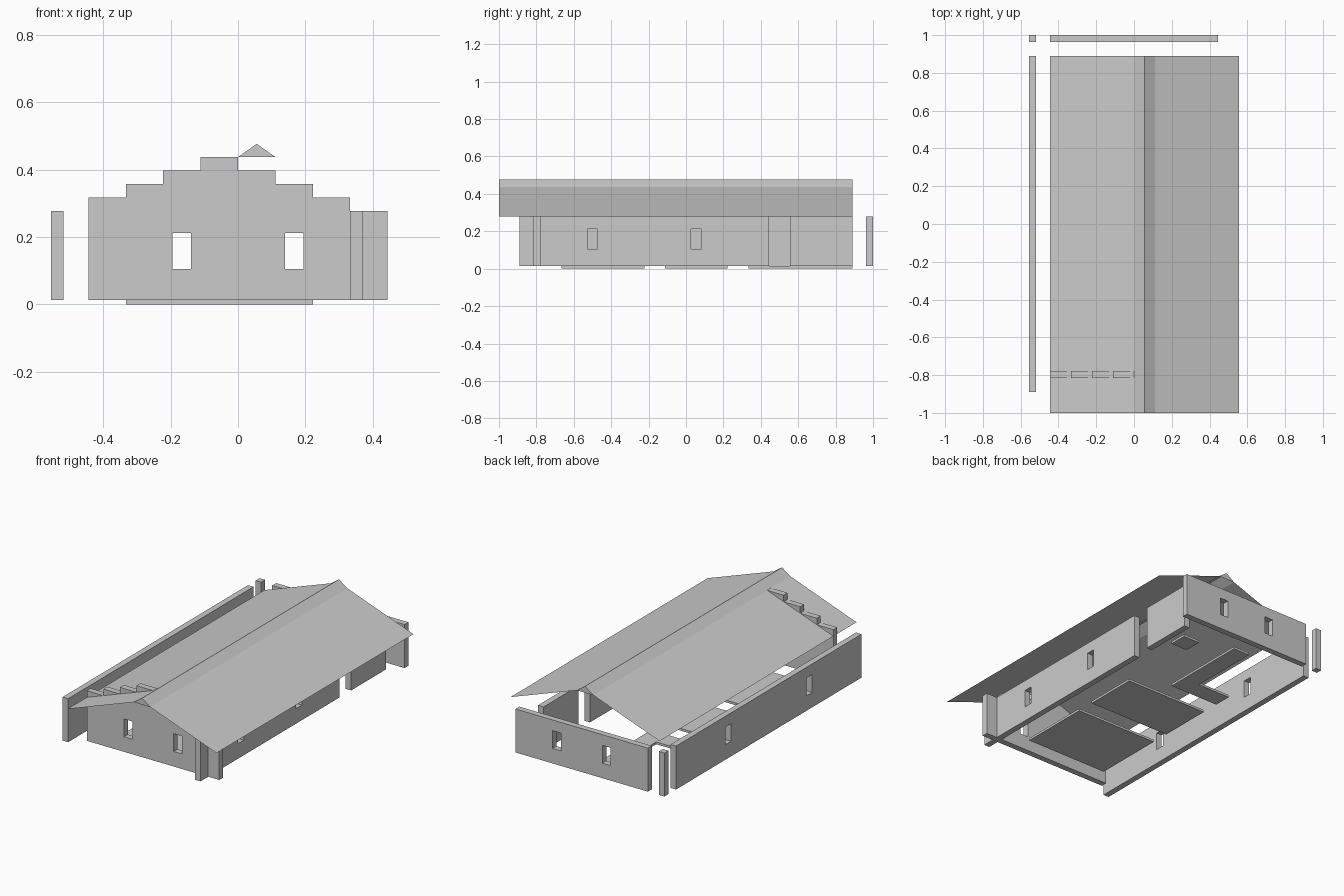
import bpy, bmesh
from mathutils import Vector

if "Cube" in bpy.data.objects:
    bpy.data.objects.remove(bpy.data.objects["Cube"])

U = 1 / 9            # building module
T = U / 3            # wall thickness
Z0, Z1 = 0.0139, 0.2778   # floor top, wall top
STEP = 0.04          # roof rise per module


def finish(bm, name, fix=True):
    if fix:
        bmesh.ops.remove_doubles(bm, verts=bm.verts, dist=1e-5)
        bmesh.ops.recalc_face_normals(bm, faces=bm.faces)
    me = bpy.data.meshes.new(name)
    bm.to_mesh(me)
    bm.free()
    ob = bpy.data.objects.new(name, me)
    bpy.context.collection.objects.link(ob)
    return ob


def prism(name, outline, push):
    """Extrude a flat outline along a vector."""
    bm = bmesh.new()
    f = bm.faces.new([bm.verts.new(p) for p in outline])
    r = bmesh.ops.extrude_face_region(bm, geom=[f])
    bmesh.ops.translate(bm, vec=Vector(push),
                        verts=[v for v in r['geom'] if isinstance(v, bmesh.types.BMVert)])
    return finish(bm, name)


def box(name, x0, x1, y0, y1, z0, z1):
    return prism(name, [(x0, y0, z0), (x1, y0, z0), (x1, y1, z0), (x0, y1, z0)], (0, 0, z1 - z0))


def wall(name, axis, a, b, off, windows=()):
    """Wall from a to b along an axis, with window openings at given centres."""
    cuts = [a] + [c + d for c in windows for d in (-U / 4, U / 4)] + [b]
    zs = [Z0, 0.105, 0.213, Z1] if windows else [Z0, Z1]
    place = (lambda s, z: (s, off, z)) if axis == 'x' else (lambda s, z: (off, s, z))
    bm = bmesh.new()
    for i in range(len(cuts) - 1):
        for j in range(len(zs) - 1):
            if i % 2 and j == 1:
                continue
            s, e, l, h = cuts[i], cuts[i + 1], zs[j], zs[j + 1]
            bm.faces.new([bm.verts.new(place(*p)) for p in ((s, l), (e, l), (e, h), (s, h))])
    bmesh.ops.remove_doubles(bm, verts=bm.verts, dist=1e-5)
    r = bmesh.ops.extrude_face_region(bm, geom=bm.faces[:])
    bmesh.ops.translate(bm, vec=(0, T, 0) if axis == 'x' else (T, 0, 0),
                        verts=[v for v in r['geom'] if isinstance(v, bmesh.types.BMVert)])
    return finish(bm, name)


# walls
wall('front_wall', 'x', -4 * U, 4 * U, -7 * U - T, (-1.5 * U, 1.5 * U))
wall('back_wall', 'x', -4 * U, 4 * U, 1 - T, (-1.5 * U, 1.5 * U))
wall('left_wall', 'y', -8 * U, 8 * U, -5 * U, (-3.5 * U, 3.5 * U))
wall('right_wall_long', 'y', -8 * U, 4 * U, 3 * U, (-4.5 * U, 0.5 * U))
wall('right_wall_short', 'y', 5 * U, 8 * U, 3 * U)

# corner post
box('corner_post', -5 * U, -5 * U + T, 1 - T, 1, Z0, Z1)

# stepped gable above the front wall
for i, n in enumerate((1, 2, 3, 4, 3, 2, 1)):
    x = (i - 4) * U
    box(f'gable_step_{i + 1}', x, x + U, -7 * U - T, -7 * U, Z1, Z1 + n * STEP)

# floor slabs
box('floor_front', -3 * U, 2 * U, -6 * U, -2 * U, 0, Z0)
box('floor_middle', -3 * U, 2 * U, -U, 2 * U, 0, Z0)
prism('floor_back', [(x * U, y * U, 0) for x, y in
      ((-3, 3), (0, 3), (0, 8), (-1, 8), (-1, 4), (-3, 4))], (0, 0, Z0))

# single ceiling tile
box('ceiling_tile', -U, 0, 3 * U, 4 * U, Z1, Z1 + Z0)


# thin roof sheets, open underneath
def sheet(name, p, q):
    bm = bmesh.new()
    y0, y1 = -1, 8 * U
    bm.faces.new([bm.verts.new(v) for v in
                  ((p[0], y0, p[1]), (q[0], y0, q[1]), (q[0], y1, q[1]), (p[0], y1, p[1]))])
    return finish(bm, name, False)


EAVE, TOP = Z1, Z1 + 4 * STEP
profile = [(-4 * U, EAVE), (0, TOP), (U / 2, 0.477), (U, TOP), (5 * U, EAVE)]
for name, p, q in zip(('roof_left', 'ridge_left', 'ridge_right', 'roof_right'), profile, profile[1:]):
    sheet(name, p, q)

# ridge end caps
for name, y, order in (('ridge_cap_front', -1, (1, 3, 2)), ('ridge_cap_back', 8 * U, (1, 2, 3))):
    bm = bmesh.new()
    bm.faces.new([bm.verts.new((profile[k][0], y, profile[k][1])) for k in order])
    finish(bm, name, False)
